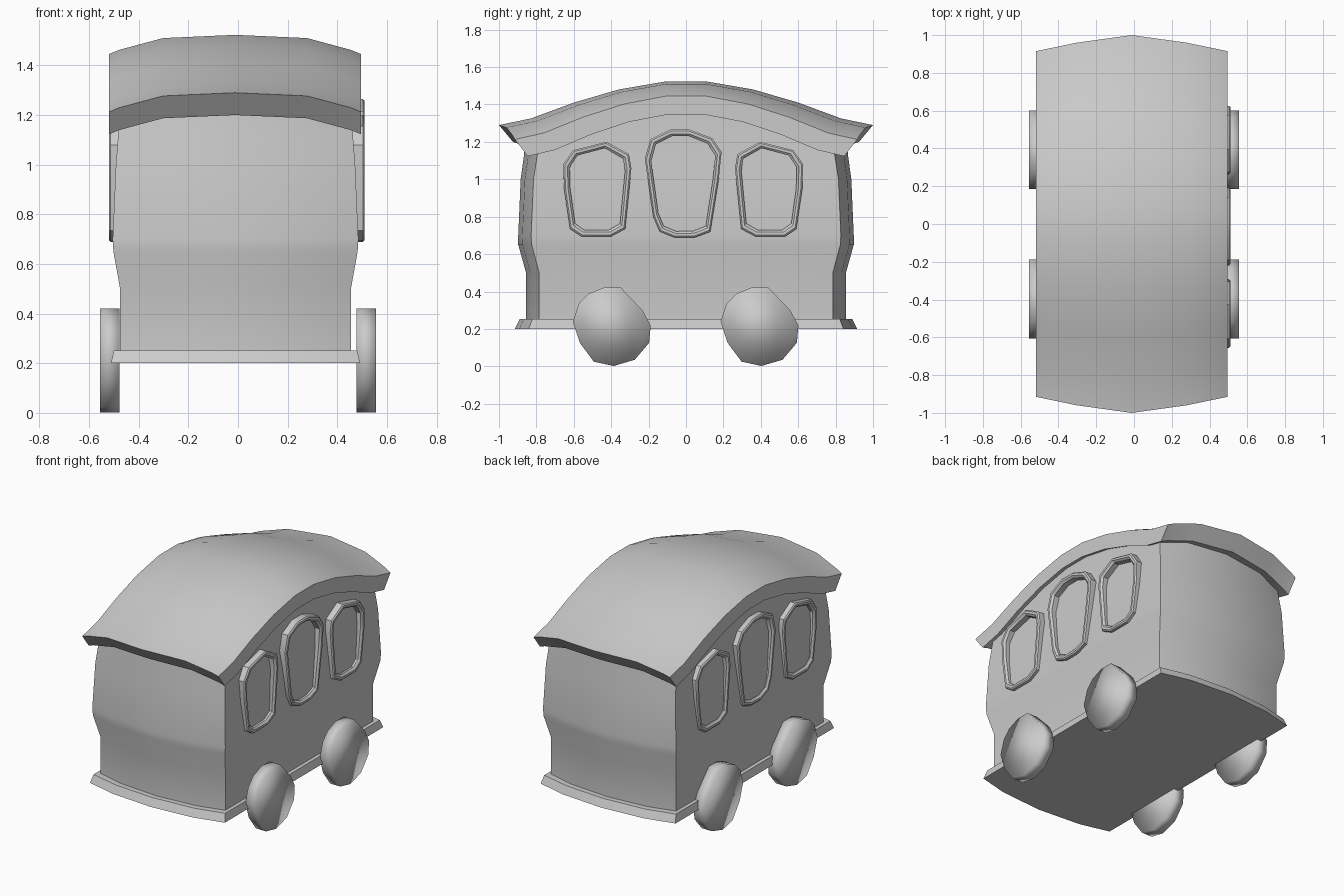
import bpy, math

if "Cube" in bpy.data.objects:
    bpy.data.objects.remove(bpy.data.objects["Cube"])

CX = -0.01  # the carriage body sits slightly off centre


def make(name, verts, faces, angle=30):
    me = bpy.data.meshes.new(name)
    me.from_pydata(verts, [], faces)
    ob = bpy.data.objects.new(name, me)
    bpy.context.collection.objects.link(ob)
    bpy.context.view_layer.objects.active = ob
    ob.select_set(True)
    bpy.ops.object.mode_set(mode='EDIT')
    bpy.ops.mesh.select_all(action='SELECT')
    bpy.ops.mesh.normals_make_consistent(inside=False)
    bpy.ops.object.mode_set(mode='OBJECT')
    me.shade_smooth()
    me.set_sharp_from_angle(angle=math.radians(angle))
    ob.select_set(False)
    return ob


def loft(name, rings, caps=True, angle=30):
    n = len(rings[0])
    verts = [v for r in rings for v in r]
    faces = [(k * n + i, k * n + (i + 1) % n, (k + 1) * n + (i + 1) % n, (k + 1) * n + i)
             for k in range(len(rings) - 1) for i in range(n)]
    if caps:
        faces += [tuple(range(n)), tuple(range(len(verts) - n, len(verts)))]
    return make(name, verts, faces, angle)


def interp(pts, t):
    t = abs(t)
    for (a, b), (c, d) in zip(pts, pts[1:]):
        if t <= c:
            return b + (d - b) * (t - a) / (c - a)
    return pts[-1][1]


# Roof curves: arch along y, crown drop across x, bowed end edge
ARCH = [(0, 1.523), (.11, 1.523), (.36, 1.48), (.6, 1.41), (.83, 1.325), (1, 1.29)]
DROP = [(0, 0), (.29, -.013), (.465, -.06), (.507, -.077)]
EDGE = [(0, 1), (.29, .96), (.507, .915)]

# Roof
half = [y for y, _ in ARCH[1:]]
ys = [-y for y in reversed(half)] + half
xs = [-.507, -.465, -.29, 0, .29, .465, .507]
rings = []
for x in xs:
    e, d = interp(EDGE, x), interp(DROP, x)
    top = [(x + CX - .002, y * e, interp(ARCH, y) + d) for y in ys]
    low = [(x + CX - .002, y * e * .925, interp(ARCH, y) + d - .1 + .01 * abs(y))
           for y in reversed(ys)]
    rings.append(top + low)
loft("roof", rings)


# Plan outline with straight sides and bowed ends
def plan(hx, yc, ye, zf):
    side = [-1, -.72, -.44, -.13, .13, .44, .72, 1]
    end = [.6, 0, -.6]
    bow = {.6: .68, 0: 1, -.6: .68}
    pts = [(hx, yc * t) for t in side]
    pts += [(hx * t, yc + (ye - yc) * bow[t]) for t in end]
    pts += [(-x, -y) for x, y in pts]
    return [(x + CX, y, zf(x, y)) for x, y in pts]


# Body walls, rising into the arched roof
levels = [(.24, .465, .785, .855), (.5, .465, .785, .855), (.65, .492, .825, .897),
          (.7, .495, .828, .897), (1.0, .482, .815, .884), (1.13, .472, .795, .866)]
rings = [plan(hx, yc, ye, lambda x, y, z=z: z) for z, hx, yc, ye in levels]
rings.append(plan(.466, .79, .86,
                  lambda x, y: interp(ARCH, y / interp(EDGE, x)) + interp(DROP, x) - .06))
loft("body", rings, caps=False)

# Base skirt
loft("base", [plan(.502, .842, .915, lambda x, y: .2),
              plan(.49, .822, .89, lambda x, y: .252)])

# Window frames
middle = [(-.22, 1.11), (-.19, 1.215), (-.085, 1.265), (.02, 1.265), (.14, 1.22), (.19, 1.145),
          (.175, 1.0), (.13, .72), (.05, .69), (-.06, .688), (-.14, .72), (-.175, .8)]
outer = [(.262, 1.06), (.275, 1.135), (.395, 1.2), (.575, 1.155), (.626, 1.08), (.622, .95),
         (.59, .735), (.53, .695), (.37, .695), (.295, .735)]
windows = {"front": [(-y - .03, z) for y, z in outer], "middle": middle, "rear": outer}
section = [(0, .455), (0, .508), (.008, .515), (.022, .515), (.034, .503), (.034, .455)]
for label, pts in windows.items():
    y0, y1 = min(p[0] for p in pts), max(p[0] for p in pts)
    z0, z1 = min(p[1] for p in pts), max(p[1] for p in pts)
    cy, cz, hy, hz = (y0 + y1) / 2, (z0 + z1) / 2, (y1 - y0) / 2, (z1 - z0) / 2
    for side, s in (("right", 1), ("left", -1)):
        rings = [[(s * x - .005, cy + (y - cy) * (1 - d / hy), cz + (z - cz) * (1 - d / hz))
                  for y, z in pts] for d, x in section]
        loft(f"{label}_{side}_window_frame", rings, caps=False)

# Wheels: slightly lumpy smooth discs
rim = [(-.043, .209), (.048, .209), (.166, .086), (.208, .005), (.2, -.086), (.123, -.177),
       (.01, -.21), (-.096, -.187), (-.171, -.086), (-.208, .027), (-.176, .123), (-.123, .177)]
for label, cy in (("front", -.397), ("rear", .393)):
    for side, s in (("right", 1), ("left", -1)):
        rings = [[(s * x, cy + y, .212 + z) for y, z in rim] for x in (.478, .555)]
        loft(f"{label}_{side}_wheel", rings, angle=180)
